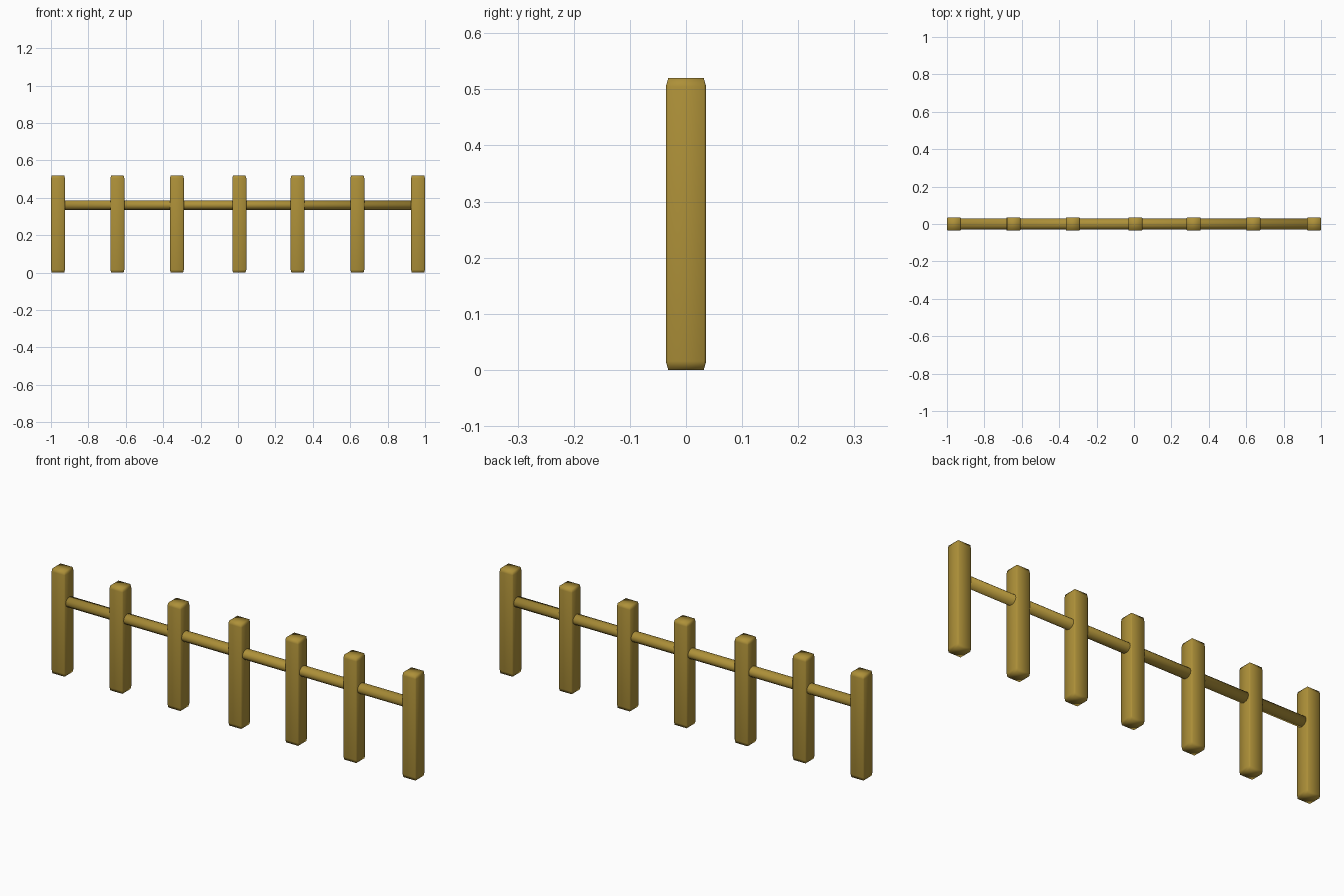
import bpy
import bmesh
import math
from mathutils import Matrix

cube = bpy.data.objects.get("Cube")
if cube:
    bpy.data.objects.remove(cube, do_unlink=True)

wood = bpy.data.materials.new("golden_wood")
wood.use_nodes = True
colour = (0.42, 0.28, 0.04, 1)
wood.diffuse_color = colour
wood.node_tree.nodes["Principled BSDF"].inputs["Base Color"].default_value = colour

HEIGHT = 0.52
WIDTH = 0.075
DEPTH = 0.072
POST_X = (-0.9625, -0.645, -0.327, 0.007, 0.319, 0.638, 0.9625)


def add_object(name, bm):
    mesh = bpy.data.meshes.new(name)
    bm.to_mesh(mesh)
    bm.free()
    for face in mesh.polygons:
        face.use_smooth = True
    mesh.materials.append(wood)
    obj = bpy.data.objects.new(name, mesh)
    bpy.context.collection.objects.link(obj)
    return obj


# Square posts with softened edges, stretched so the end chamfers run taller
for i, x in enumerate(POST_X):
    bm = bmesh.new()
    bmesh.ops.create_cube(bm, size=1)
    bmesh.ops.scale(bm, vec=(1, 1, 2), verts=bm.verts)
    bmesh.ops.bevel(bm, geom=bm.edges[:], offset=0.06, segments=1, affect='EDGES')
    bmesh.ops.scale(bm, vec=(WIDTH, DEPTH, HEIGHT / 2), verts=bm.verts)
    bmesh.ops.translate(bm, vec=(x, 0, HEIGHT / 2), verts=bm.verts)
    add_object(f"post_{i + 1}", bm)

# One rounded rail running through all the posts
bm = bmesh.new()
bmesh.ops.create_cone(bm, cap_ends=True, segments=12, radius1=1, radius2=1,
                      depth=POST_X[-1] - POST_X[0])
bmesh.ops.rotate(bm, matrix=Matrix.Rotation(math.pi / 2, 3, 'Y'), verts=bm.verts)
bmesh.ops.scale(bm, vec=(1, 0.029, 0.025), verts=bm.verts)
bmesh.ops.translate(bm, vec=(0, 0, 0.361), verts=bm.verts)
add_object("rail", bm)
